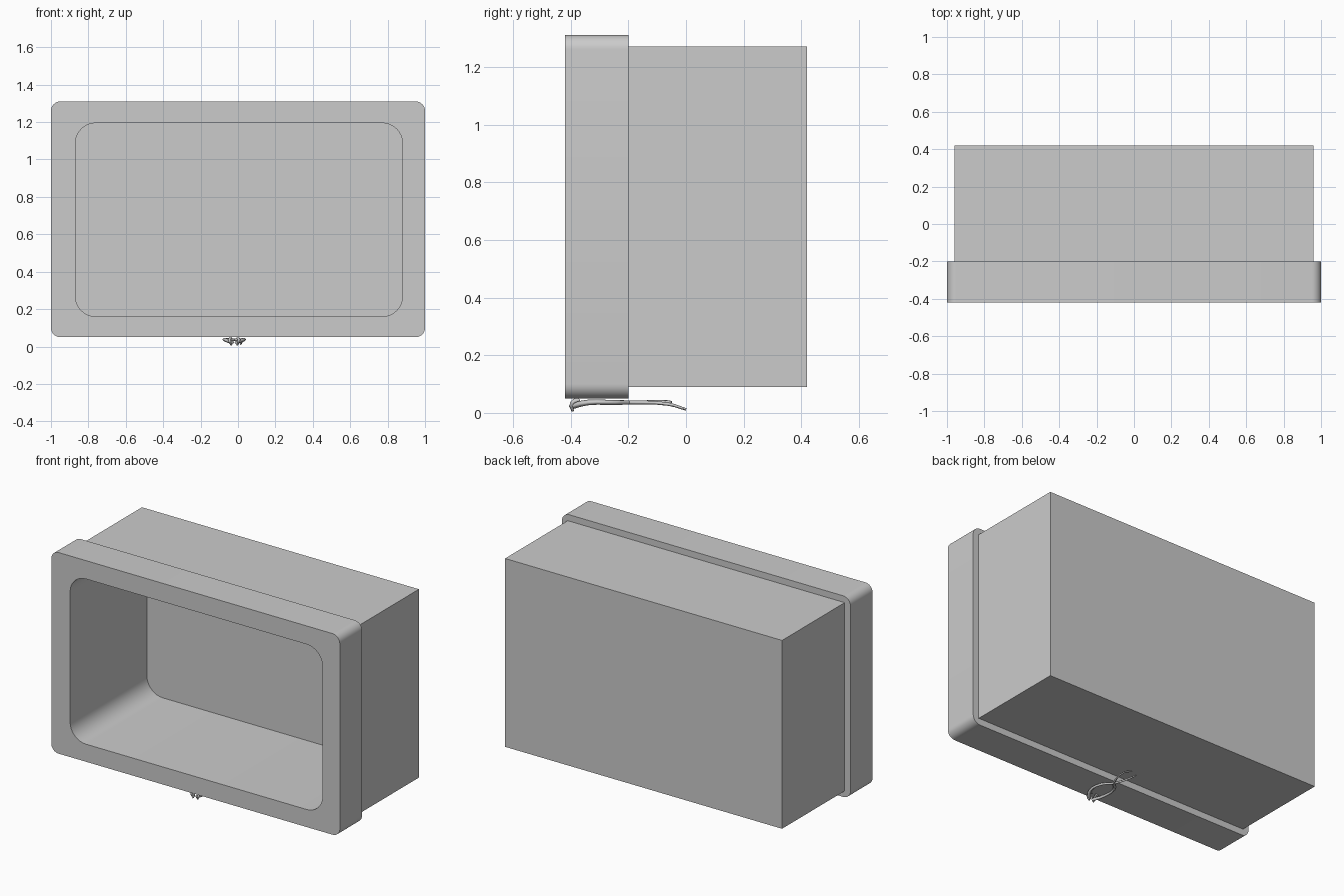
import bpy, bmesh, math

if "Cube" in bpy.data.objects:
    bpy.data.objects.remove(bpy.data.objects["Cube"])


def rounded_rect(x0, x1, z0, z1, r, y, seg=8):
    """Counter-clockwise loop seen from the front."""
    corners = [(x1 - r, z0 + r, -90), (x1 - r, z1 - r, 0),
               (x0 + r, z1 - r, 90), (x0 + r, z0 + r, 180)]
    pts = []
    for cx, cz, a0 in corners:
        for i in range(seg + 1):
            a = math.radians(a0 + 90 * i / seg)
            pts.append((cx + r * math.cos(a), y, cz + r * math.sin(a)))
    return pts


def loft(name, loops, cap_first=False, angle=30):
    bm = bmesh.new()
    rings = [[bm.verts.new(p) for p in loop] for loop in loops]
    n = len(rings[0])
    for a, b in zip(rings, rings[1:]):
        for i in range(n):
            j = (i + 1) % n
            bm.faces.new((a[i], b[i], b[j], a[j]))
    if cap_first:
        bm.faces.new(rings[0])
    me = bpy.data.meshes.new(name)
    bm.to_mesh(me)
    bm.free()
    ob = bpy.data.objects.new(name, me)
    bpy.context.collection.objects.link(ob)
    bpy.ops.object.select_all(action='DESELECT')
    ob.select_set(True)
    bpy.context.view_layer.objects.active = ob
    bpy.ops.object.shade_smooth_by_angle(angle=math.radians(angle))
    return ob


FRONT, RIM, REAR = -0.42, -0.20, 0.42
opening = (-0.87, 0.88, 0.16, 1.195, 0.11)
outer = (-1.0, 1.0, 0.05, 1.31, 0.05)

# Front bezel: face, outer rim and the lip behind it
loft("front_bezel", [
    rounded_rect(*opening, FRONT),
    rounded_rect(*outer, FRONT),
    rounded_rect(*outer, RIM),
    rounded_rect(-0.955, 0.955, 0.095, 1.265, 0.005, RIM),
])

# Deep rounded recess behind the bezel, closed at the back
loft("screen_recess", [
    rounded_rect(*opening, 0.34),
    rounded_rect(*opening, FRONT),
], cap_first=True)

# Rear cabinet: plain box, open where it meets the bezel
bm = bmesh.new()
bmesh.ops.create_cube(bm, size=1)
for v in bm.verts:
    v.co.x *= 1.92
    v.co.y = RIM if v.co.y < 0 else REAR
    v.co.z = 0.09 if v.co.z < 0 else 1.27
bmesh.ops.delete(bm, geom=[f for f in bm.faces if f.normal.y < -0.5], context='FACES_ONLY')
me = bpy.data.meshes.new("rear_cabinet")
bm.to_mesh(me)
bm.free()
bpy.context.collection.objects.link(bpy.data.objects.new("rear_cabinet", me))


# Small twisted strands hanging under the bezel
def strand(name, pts, radius):
    cu = bpy.data.curves.new(name, 'CURVE')
    cu.dimensions = '3D'
    cu.bevel_depth = radius
    cu.bevel_resolution = 0
    cu.use_fill_caps = True
    cu.resolution_u = 3
    sp = cu.splines.new('BEZIER')
    sp.bezier_points.add(len(pts) - 1)
    for i, (bp, p) in enumerate(zip(sp.bezier_points, pts)):
        bp.co = p
        bp.handle_left_type = bp.handle_right_type = 'AUTO'
        bp.radius = 1.0 - 0.6 * i / (len(pts) - 1)
    ob = bpy.data.objects.new(name, cu)
    bpy.context.collection.objects.link(ob)


for side, label in ((-1, "left"), (1, "right")):
    cx = -0.02
    strand(f"{label}_strand", [
        (cx + side * 0.01, -0.40, 0.022), (cx + side * 0.05, -0.34, 0.036),
        (cx + side * 0.045, -0.25, 0.036), (cx - side * 0.005, -0.19, 0.036),
        (cx - side * 0.04, -0.06, 0.038 if side > 0 else 0.030),
        (cx - side * 0.035, -0.05 if side > 0 else 0.0, 0.036 if side > 0 else 0.012)], 0.011)
    strand(f"{label}_hook", [
        (cx + side * 0.02, -0.37, 0.045), (cx + side * 0.025, -0.395, 0.034),
        (cx + side * 0.015, -0.393, 0.006)], 0.011)
